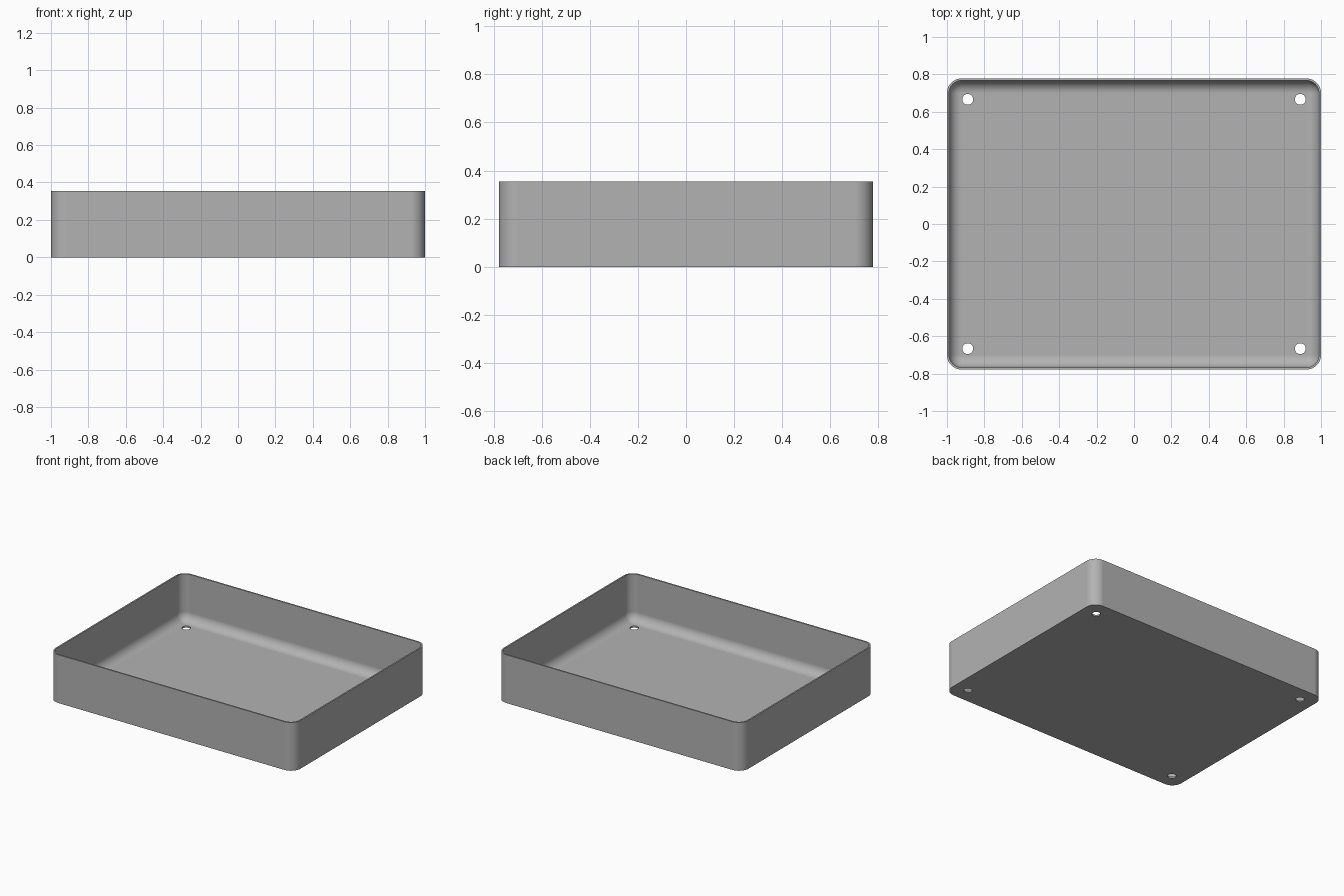
import bpy
import bmesh
import math
from mathutils import Matrix

old = bpy.data.objects.get("Cube")
if old:
    bpy.data.objects.remove(old, do_unlink=True)

MM = 2 / 180                      # one design unit
LENGTH, WIDTH, HEIGHT = 180 * MM, 140 * MM, 32 * MM
WALL, RADIUS = 1 * MM, 7 * MM
HOLE_X, HOLE_Y, HOLE_R = 80 * MM, 60 * MM, 2.6 * MM

grey = bpy.data.materials.new("plain_grey")
grey.use_nodes = True
COLOUR = (0.45, 0.45, 0.45, 1)
grey.diffuse_color = COLOUR
grey.node_tree.nodes["Principled BSDF"].inputs["Base Color"].default_value = COLOUR


def add_object(name, bm):
    mesh = bpy.data.meshes.new(name)
    bmesh.ops.recalc_face_normals(bm, faces=bm.faces)
    bm.to_mesh(mesh)
    bm.free()
    mesh.materials.append(grey)
    obj = bpy.data.objects.new(name, mesh)
    bpy.context.collection.objects.link(obj)
    return obj


def rounded_box(name, length, width, z0, z1, radius, round_floor):
    """Box with rounded upright edges and, if asked, rounded floor edges."""
    bm = bmesh.new()
    bmesh.ops.create_cube(bm, size=1)
    bmesh.ops.scale(bm, vec=(length, width, z1 - z0), verts=bm.verts)
    bmesh.ops.translate(bm, vec=(0, 0, (z0 + z1) / 2), verts=bm.verts)
    edges = []
    for e in bm.edges:
        upright = abs(e.verts[0].co.z - e.verts[1].co.z) > 0.01
        at_floor = all(v.co.z < z0 + 0.001 for v in e.verts)
        if upright or (round_floor and at_floor):
            edges.append(e)
    bmesh.ops.bevel(bm, geom=edges, offset=radius, offset_type='OFFSET',
                    segments=12, profile=0.5, affect='EDGES')
    return add_object(name, bm)


# Outer shell, inner hollow and screw holes
tray = rounded_box("tray", LENGTH, WIDTH, 0, HEIGHT, RADIUS, False)
hollow = rounded_box("hollow_cutter", LENGTH - 2 * WALL, WIDTH - 2 * WALL,
                     WALL, HEIGHT + 0.2, RADIUS - WALL, True)
bm = bmesh.new()
for sx in (-1, 1):
    for sy in (-1, 1):
        bmesh.ops.create_cone(bm, cap_ends=True, segments=32, radius1=HOLE_R,
                              radius2=HOLE_R, depth=0.1,
                              matrix=Matrix.Translation((sx * HOLE_X, sy * HOLE_Y, 0)))
holes = add_object("hole_cutter", bm)

# Cut the shell and bake the result
for cutter in (hollow, holes):
    mod = tray.modifiers.new(cutter.name, 'BOOLEAN')
    mod.operation = 'DIFFERENCE'
    mod.solver = 'EXACT'
    mod.object = cutter
bpy.context.view_layer.update()
cut = bpy.data.meshes.new_from_object(
    tray.evaluated_get(bpy.context.evaluated_depsgraph_get()))
tray.modifiers.clear()
tray.data = cut
for cutter in (hollow, holes):
    bpy.data.objects.remove(cutter, do_unlink=True)

# Smooth corners, flat walls
bpy.ops.object.select_all(action='DESELECT')
tray.select_set(True)
bpy.context.view_layer.objects.active = tray
bpy.ops.object.shade_smooth_by_angle(angle=math.radians(35))
normals = tray.modifiers.new("flat_walls", 'WEIGHTED_NORMAL')
normals.keep_sharp = True
